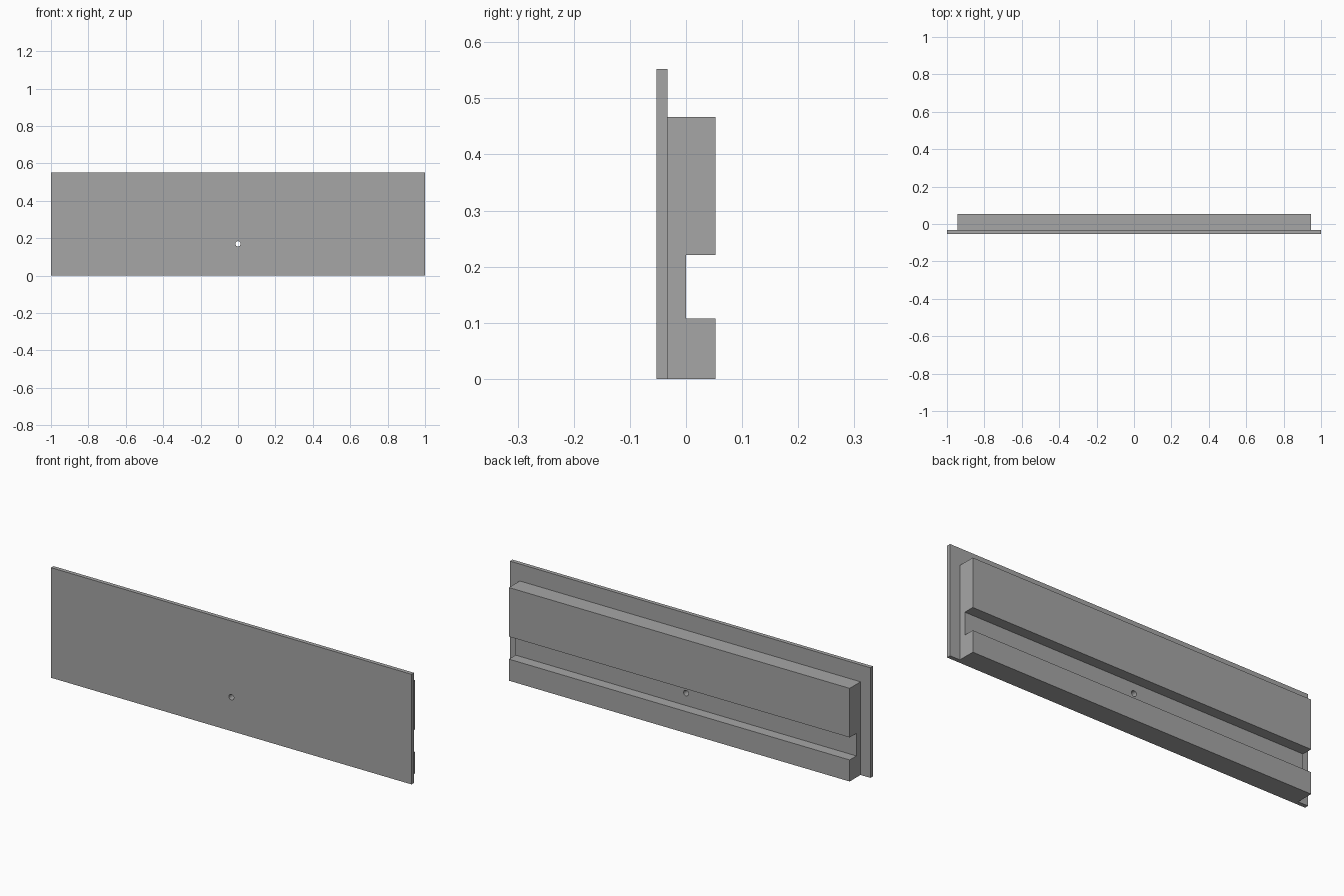
import bpy
import bmesh
import math
from mathutils import Vector

cube = bpy.data.objects.get("Cube")
if cube:
    bpy.data.objects.remove(cube, do_unlink=True)

grey = bpy.data.materials.new("plain grey")
grey.use_nodes = True
colour = (0.38, 0.38, 0.38, 1.0)
grey.diffuse_color = colour
grey.node_tree.nodes["Principled BSDF"].inputs["Base Color"].default_value = colour


def extrude_profile(name, points, half_width):
    """Solid made by sweeping a (y, z) outline along x."""
    bm = bmesh.new()
    face = bm.faces.new([bm.verts.new((-half_width, y, z)) for y, z in points])
    swept = bmesh.ops.extrude_face_region(bm, geom=[face])["geom"]
    verts = [v for v in swept if isinstance(v, bmesh.types.BMVert)]
    bmesh.ops.translate(bm, verts=verts, vec=Vector((2 * half_width, 0, 0)))
    bmesh.ops.recalc_face_normals(bm, faces=bm.faces)
    mesh = bpy.data.meshes.new(name)
    bm.to_mesh(mesh)
    bm.free()
    mesh.materials.append(grey)
    obj = bpy.data.objects.new(name, mesh)
    bpy.context.collection.objects.link(obj)
    return obj


front, joint, groove, back = -0.053, -0.033, 0.0, 0.053

# Thin front panel
panel = extrude_profile(
    "front_panel",
    [(front, 0), (joint, 0), (joint, 0.552), (front, 0.552)], 1.0)

# Thick backing block with a groove running along its length
backing = extrude_profile(
    "grooved_backing",
    [(joint, 0), (back, 0), (back, 0.108), (groove, 0.108),
     (groove, 0.221), (back, 0.221), (back, 0.467), (joint, 0.467)], 0.945)

# Small round hole drilled through both parts
bpy.ops.mesh.primitive_cylinder_add(
    vertices=24, radius=0.014, depth=0.3,
    location=(0, 0, 0.17), rotation=(math.pi / 2, 0, 0))
drill = bpy.context.object
drill.name = "hole_cutter"
drill.hide_render = True
drill.data.materials.append(grey)

for part in (panel, backing):
    cut = part.modifiers.new("hole", "BOOLEAN")
    cut.operation = "DIFFERENCE"
    cut.solver = "EXACT"
    cut.object = drill
    bpy.context.view_layer.objects.active = part
    bpy.ops.object.modifier_apply(modifier=cut.name)

bpy.data.objects.remove(drill, do_unlink=True)
